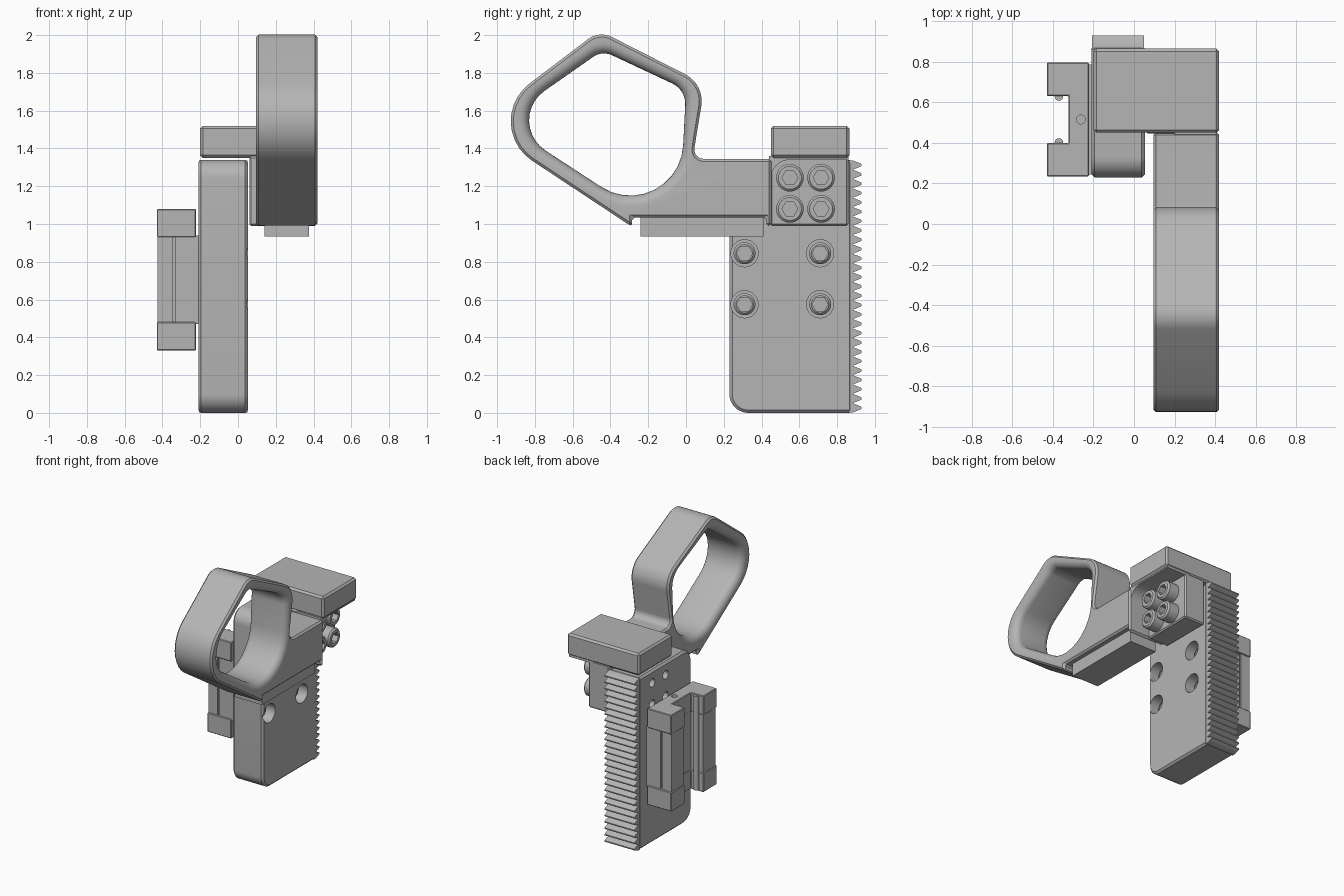
import bpy, bmesh, math
from mathutils import Vector

if "Cube" in bpy.data.objects:
    bpy.data.objects.remove(bpy.data.objects["Cube"])

steel = bpy.data.materials.new("machined_grey")
steel.use_nodes = True
GREY = (0.46, 0.46, 0.46, 1)
steel.diffuse_color = GREY
steel.node_tree.nodes["Principled BSDF"].inputs["Base Color"].default_value = GREY


def rounded(corners, seg=10):
    """Outline from (u, v, radius) corners, with an arc at each rounded one."""
    out = []
    for i, (u, v, r) in enumerate(corners):
        p = Vector((u, v))
        if r == 0:
            out.append(p)
            continue
        a = (Vector(corners[i - 1][:2]) - p).normalized()
        b = (Vector(corners[(i + 1) % len(corners)][:2]) - p).normalized()
        half = a.angle(b) / 2
        centre = p + (a + b).normalized() * r / math.sin(half)
        start = p + a * r / math.tan(half) - centre
        end = p + b * r / math.tan(half) - centre
        sweep = math.pi - 2 * half
        for k in range(seg + 1):
            t = k / seg
            out.append(centre + (start * math.sin((1 - t) * sweep)
                                 + end * math.sin(t * sweep)) / math.sin(sweep))
    return out


def box_outline(u0, u1, v0, v1):
    return [Vector(p) for p in ((u0, v0), (u1, v0), (u1, v1), (u0, v1))]


def circle(u, v, r, n=32):
    return [Vector((u + r * math.cos(math.tau * k / n), v + r * math.sin(math.tau * k / n)))
            for k in range(n)]


def grow(pts, d):
    """Offset a clockwise outline outwards."""
    out = []
    for i, p in enumerate(pts):
        t = (pts[(i + 1) % len(pts)] - pts[i - 1]).normalized()
        out.append(p + Vector((-t.y, t.x)) * d)
    return out


def loft(name, layers, axis="x"):
    """Skin equal outlines stacked along an axis and cap both ends."""
    bm = bmesh.new()
    rings = []
    for pts, h in layers:
        rings.append([bm.verts.new((h, p.x, p.y) if axis == "x" else (p.x, p.y, h))
                      for p in pts])
    n = len(rings[0])
    for lo, hi in zip(rings, rings[1:]):
        for i in range(n):
            j = (i + 1) % n
            bm.faces.new((lo[i], lo[j], hi[j], hi[i]))
    bm.faces.new(rings[0])
    bm.faces.new(rings[-1])
    bmesh.ops.recalc_face_normals(bm, faces=bm.faces)
    mesh = bpy.data.meshes.new(name)
    bm.to_mesh(mesh)
    bm.free()
    mesh.materials.append(steel)
    obj = bpy.data.objects.new(name, mesh)
    bpy.context.collection.objects.link(obj)
    return obj


def prism(name, pts, a, b, axis="x"):
    return loft(name, [(pts, a), (pts, b)], axis)


def finish(obj, bevel=0, cutters=()):
    """Chamfer, cut, bake the modifiers and shade."""
    if bevel:
        m = obj.modifiers.new("chamfer", "BEVEL")
        m.width, m.segments = bevel, 1
        m.limit_method, m.angle_limit = "ANGLE", math.radians(50)
    for c in cutters:
        c.hide_render = True
        m = obj.modifiers.new("cut", "BOOLEAN")
        m.operation, m.object, m.solver = "DIFFERENCE", c, "EXACT"
    bpy.context.view_layer.update()
    deps = bpy.context.evaluated_depsgraph_get()
    baked = bpy.data.meshes.new_from_object(obj.evaluated_get(deps))
    obj.modifiers.clear()
    obj.data = baked
    for c in cutters:
        bpy.data.objects.remove(c)
    bpy.ops.object.select_all(action="DESELECT")
    obj.select_set(True)
    bpy.context.view_layer.objects.active = obj
    bpy.ops.object.shade_smooth_by_angle(angle=math.radians(30))
    return obj


# Looped handle running into a flat arm, with a relief under the arm
X0, X1 = 0.095, 0.42
outer = rounded([(-1.11, 1.53, .25), (-.459, 2.024, .12), (.1, 1.74, .16), (.035, 1.345, .05),
                 (.452, 1.345, 0), (.452, .99, 0), (.425, .99, 0), (.425, 1.035, 0),
                 (-.285, 1.035, 0), (-.285, .985, 0)])
hole = rounded([(-.98, 1.543, .19), (-.444, 1.918, .1), (0, 1.71, .12), (-.04, .93, .28)])
R = 0.055
arc = [math.pi / 2 * k / 6 for k in range(7)]
flare = [(R * (1 - math.cos(t)), R * math.sin(t)) for t in arc]
layers = [(grow(hole, R), X0 - .02)]
layers += [(grow(hole, d), X0 + R - s) for d, s in reversed(flare)]
layers += [(grow(hole, d), X1 - R + s) for d, s in flare]
layers += [(grow(hole, R), X1 + .02)]
finish(prism("handle_and_arm", outer, X0, X1), .014, [loft("handle_hole", layers)])

# Pad under the arm
finish(prism("arm_pad", box_outline(-.24, .41, .935, 1.04), .14, .375))

# Top block, bolting wall and the rounded pocket corner
finish(prism("top_block", box_outline(.45, .865, 1.35, 1.52), -.2, X1), .014)
finish(prism("bolting_wall", box_outline(.445, .86, .99, 1.36), .06, .24), .01)
finish(prism("pocket_corner", rounded([(.44, 1.36, 0), (.86, 1.36, 0), (.86, 1.34, 0),
                                       (.45, 1.34, .1), (.45, 1.2, 0), (.44, 1.2, 0)]),
             .2, X1 - .014))

# Rack plate with counterbores and threaded holes
PX0, PX1 = -.21, .053
plate_bolts = [(y, z) for y in (.31, .71) for z in (.575, .845)]
wall_bolts = [(y, z) for y in (.55, .715) for z in (1.08, 1.245)]
cuts = [prism("counterbore", circle(y, z, .072), -.09, .1) for y, z in plate_bolts]
cuts += [prism("thread_hole", circle(y, z, .032, 20), -.3, -.1) for y, z in wall_bolts]
plate = rounded([(.23, 0, .1), (.23, 1.34, .1), (.88, 1.34, 0), (.88, 0, 0)])
finish(prism("rack_plate", plate, PX0, PX1), .015, cuts)

# Rack teeth
COUNT = 27
pitch = 1.335 / COUNT
teeth = [Vector((.86, .002))]
for k in range(COUNT):
    z = .002 + k * pitch
    for f, y in ((.02, .885), (.34, .925), (.42, .93), (.58, .93), (.66, .925), (.98, .885)):
        teeth.append(Vector((y, z + f * pitch)))
teeth.append(Vector((.86, .002 + COUNT * pitch)))
finish(prism("rack_teeth", teeth, PX0 + .003, PX1 - .003))


# Socket head bolts
def bolt(name, y, z, base, top, r):
    head = loft(name, [(circle(y, z, r), base), (circle(y, z, r), top - .012),
                       (circle(y, z, r - .012), top)])
    socket = prism("hex_socket", circle(y, z, .042, 6), top - .05, top + .02)
    finish(head, 0, [socket])


for i, (y, z) in enumerate(wall_bolts):
    bolt(f"wall_bolt_{i + 1}", y, z, .2, .335, .073)
for i, (y, z) in enumerate(plate_bolts):
    bolt(f"plate_bolt_{i + 1}", y, z, -.1, -.01, .058)


# Slide carriage: a channel body between two end caps
def channel(x0, x1, y0, y1, xc, ya, yb):
    return [Vector(p) for p in ((x0, y0), (x1, y0), (x1, y1), (x0, y1),
                                (x0, yb), (xc, yb), (xc, ya), (x0, ya))]


body = channel(-.425, -.205, .243, .787, -.318, .395, .635)
grooves = [prism("side_groove", box_outline(-.345, -.33, a, b), .2, 1.2, "z")
           for a, b in ((.2, .255), (.775, .83))]
finish(prism("carriage_body", body, .47, .94, "z"), 0, grooves)
cap = channel(-.43, -.222, .235, .795, -.322, .40, .63)
for name, z0, z1 in (("lower_cap", .33, .48), ("upper_cap", .93, 1.08)):
    port = prism("port", circle(-.262, .515, .022, 20), z0 - .02 if z0 < .5 else z1 - .04,
                 z0 + .04 if z0 < .5 else z1 + .02, "z")
    finish(prism(name, cap, z0, z1, "z"), .005, [port])

# Ball guides inside the channel
for side, y in (("front", .402), ("back", .628)):
    finish(prism(f"ball_guide_{side}", circle(-.37, y, .021, 16), .34, 1.07, "z"))
